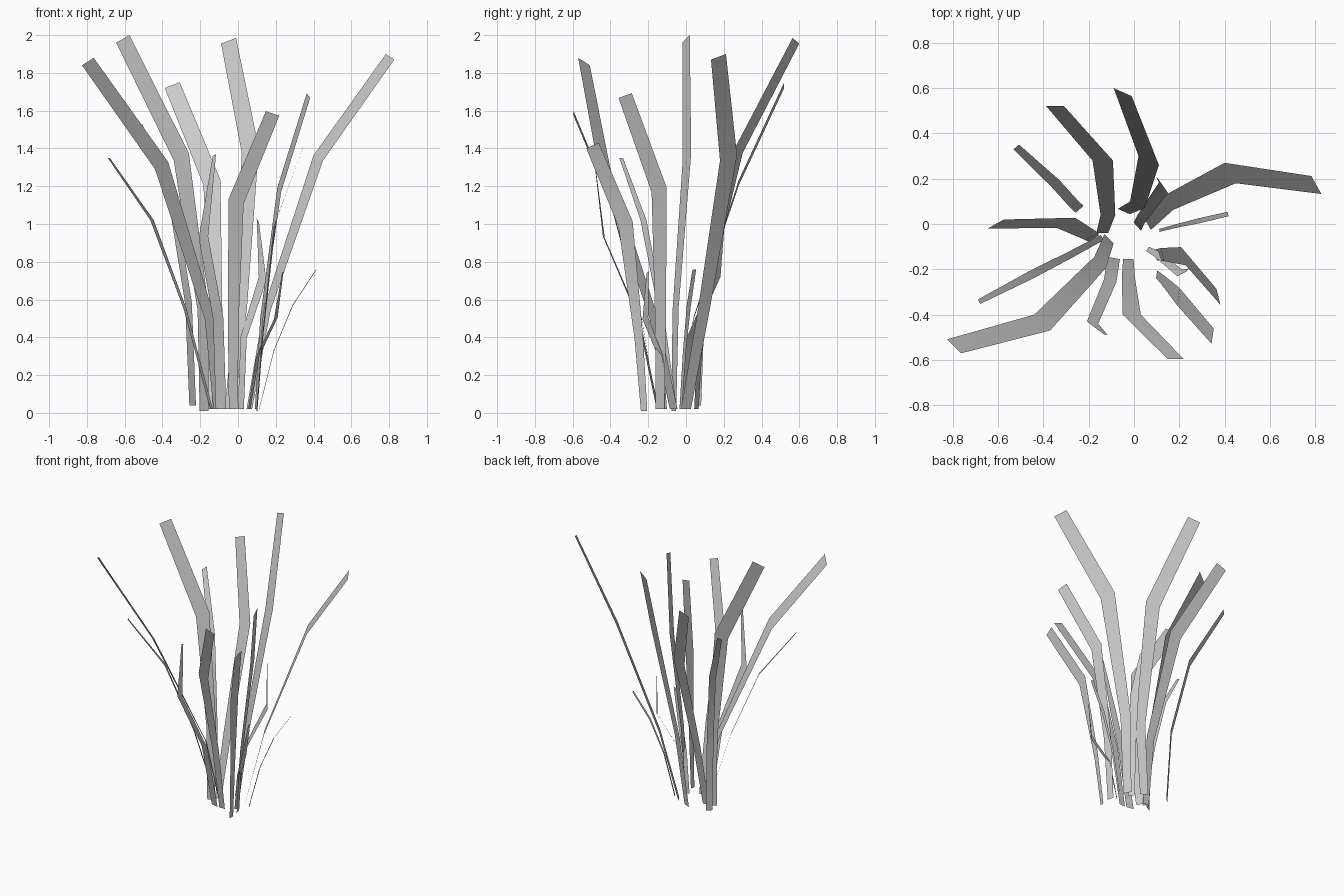
import bpy
from mathutils import Vector

# Relative width at base, lower bend, upper bend and tip
WIDTHS = (0.58, 0.72, 1.0, 0.88)
TILT = (0.0, 0.4, 0.95, 1.0)


def blade(name, side, base, low, high, tip, widths=WIDTHS):
    """Flat four-section ribbon; side is the full width vector at the upper bend."""
    verts = []
    for p, w, t in zip((base, low, high, tip), widths, TILT):
        half = Vector((side[0] * w, side[1] * w, side[2] * t)) / 2
        verts += [Vector(p) - half, Vector(p) + half]
    faces = [(2 * i, 2 * i + 1, 2 * i + 3, 2 * i + 2) for i in range(3)]
    mesh = bpy.data.meshes.new(name)
    mesh.from_pydata(verts, [], faces)
    mesh.shade_smooth()
    obj = bpy.data.objects.new(name, mesh)
    bpy.context.collection.objects.link(obj)


NARROW = (0.6, 0.9, 1.0, 0.4)

# Tall back blades
blade("back_blade", (.09, -.04, .03),
      (-.045, .055, .02), (.015, .085, .55), (.065, .28, 1.39), (-.05, .582, 1.97))
blade("back_left_blade", (.09, 0, .03),
      (-.14, -.04, .02), (-.115, .04, .5), (-.138, .28, 1.22), (-.348, .52, 1.735))
blade("left_rear_blade", (.035, .03, .02),
      (-.24, .065, .04), (-.262, .085, .58), (-.348, .18, 1.12), (-.52, .34, 1.52), (1, 1, 1, .7))

# Left blades
blade("left_blade", (.08, .045, .04),
      (-.18, -.065, .01), (-.185, -.055, .55), (-.3, .005, 1.355), (-.61, 0, 1.98))
blade("left_thin_blade", (.018, -.032, 0),
      (-.14, -.06, .02), (-.28, -.135, .55), (-.455, -.225, 1.02), (-.684, -.343, 1.35),
      (.7, .85, 1, .6))
blade("front_left_blade", (.07, -.07, .04),
      (-.11, -.065, .02), (-.15, -.17, .5), (-.405, -.435, 1.31), (-.795, -.54, 1.86))

# Front blades
blade("front_short_blade", (.05, -.01, .01),
      (-.09, -.15, .02), (-.105, -.25, .5), (-.183, -.435, .93), (-.125, -.488, 1.365),
      (1.1, 1.1, 1, .35))
blade("front_blade", (.08, 0, -.025),
      (-.025, -.155, .02), (-.025, -.235, .5), (-.01, -.4, 1.12), (.183, -.595, 1.585))
blade("front_right_blade", (.012, .075, .03),
      (.1, -.222, .01), (.13, -.25, .4), (.195, -.32, 1.0), (.347, -.495, 1.415),
      (.45, .6, 1, .88))
blade("right_front_blade", (-.02, .08, .025),
      (.095, -.137, .02), (.125, -.135, .5), (.218, -.142, 1.18), (.373, -.322, 1.68))

# Right blades
blade("right_blade", (.05, -.09, -.03),
      (.06, .0, .02), (.155, .095, .55), (.425, .225, 1.35), (.805, .172, 1.885))
blade("right_thin_blade", (.004, -.022, 0),
      (.112, -.028, .02), (.19, -.008, .33), (.29, .015, .57), (.415, .044, .76))

# Small inner blades
blade("inner_back_blade", (.04, -.045, -.02),
      (.015, -.012, .02), (.03, .02, .4), (.13, .16, .71), (.105, .2, 1.02), (.8, .8, 1, .3))
blade("inner_front_blade", (.02, .03, .01),
      (.06, -.11, .02), (.105, -.135, .3), (.2, -.215, .5), (.237, -.203, .745), NARROW)
